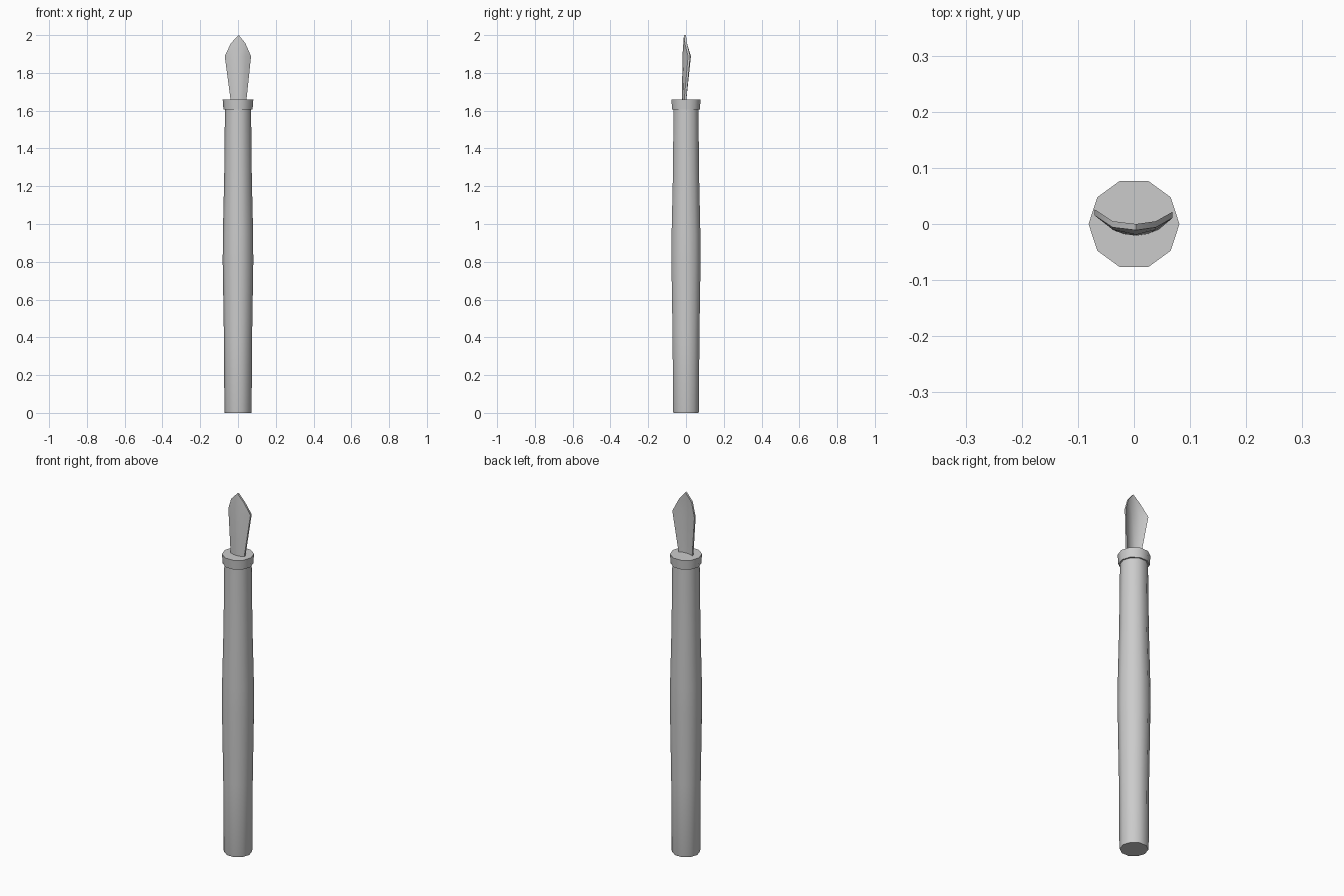
import bpy, bmesh, math

if "Cube" in bpy.data.objects:
    bpy.data.objects.remove(bpy.data.objects["Cube"])

SIDES = 10


def make_object(name, bm):
    bmesh.ops.recalc_face_normals(bm, faces=bm.faces[:])
    mesh = bpy.data.meshes.new(name)
    bm.to_mesh(mesh)
    bm.free()
    ob = bpy.data.objects.new(name, mesh)
    bpy.context.collection.objects.link(ob)
    bpy.ops.object.select_all(action='DESELECT')
    ob.select_set(True)
    bpy.context.view_layer.objects.active = ob
    bpy.ops.object.shade_smooth_by_angle(angle=math.radians(40))
    return ob


def lathe(name, profile):
    bm = bmesh.new()
    rings = []
    for r, z in profile:
        rings.append([bm.verts.new((r * math.cos(i * math.tau / SIDES),
                                    r * math.sin(i * math.tau / SIDES), z))
                      for i in range(SIDES)])
    for a, b in zip(rings, rings[1:]):
        for i in range(SIDES):
            j = (i + 1) % SIDES
            bm.faces.new((a[i], a[j], b[j], b[i]))
    bm.faces.new(rings[0][::-1])
    bm.faces.new(rings[-1])
    return make_object(name, bm)


# Handle, swelling gently in the middle
lathe("handle", [(0.070, 0), (0.072, 0.008), (0.0745, 0.4), (0.081, 0.8),
                 (0.080, 0.95), (0.073, 1.25), (0.069, 1.62)])

# Collar at the top of the handle
lathe("collar", [(0.077, 1.605), (0.081, 1.658)])

# Nib: curved strip of five columns, base to shoulder to point
base = [(-0.037, 0.0), (-0.018, -0.007), (0.004, -0.01), (0.025, -0.007), (0.043, 0.0)]
shoulder = [(-0.070, 0.026), (-0.038, 0.001), (0.004, -0.008), (0.039, 0.001), (0.069, 0.022)]
tip = [(-0.038, 0.005, 1.957), (0.004, 0.0, 2.0), (0.039, 0.005, 1.957)]
bm = bmesh.new()
b = [bm.verts.new((x, y, 1.64)) for x, y in base]
s = [bm.verts.new((x, y, 1.888)) for x, y in shoulder]
t = [bm.verts.new(p) for p in tip]
for i in range(4):
    bm.faces.new((b[i], b[i + 1], s[i + 1], s[i]))
for i in range(2):
    bm.faces.new((s[i + 1], s[i + 2], t[i + 1], t[i]))
bm.faces.new((s[0], s[1], t[0]))
bm.faces.new((s[3], s[4], t[2]))
# Thicken towards the front
front = bmesh.ops.extrude_face_region(bm, geom=bm.faces[:], use_keep_orig=True)
bmesh.ops.translate(bm, vec=(0, -0.011, 0),
                    verts=[g for g in front["geom"] if isinstance(g, bmesh.types.BMVert)])
make_object("nib", bm)
